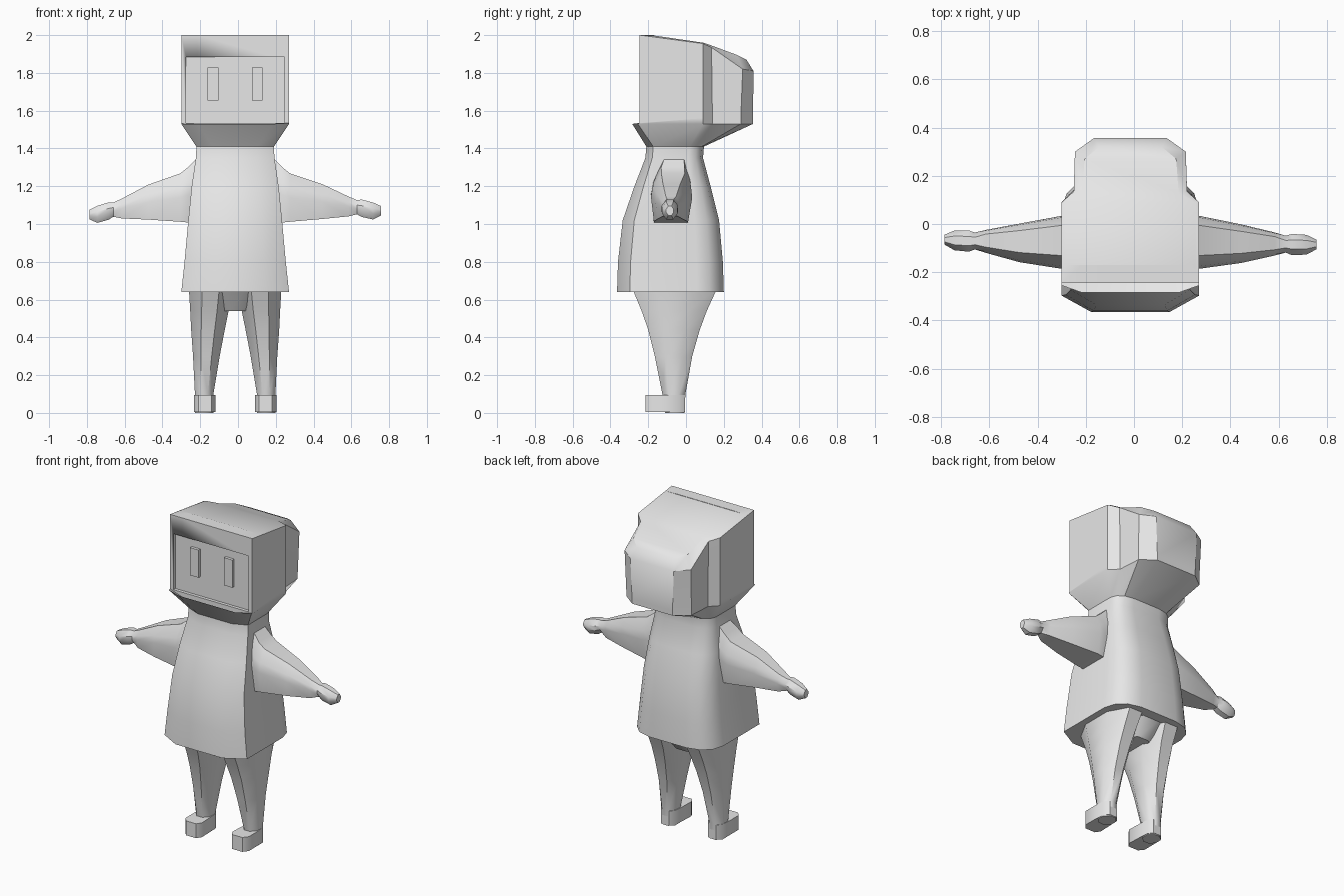
import bpy, bmesh, math
from mathutils import Vector

if "Cube" in bpy.data.objects:
    bpy.data.objects.remove(bpy.data.objects["Cube"])

CX = -0.015  # the figure's own mid-line

grey = bpy.data.materials.new("plain_grey")
grey.diffuse_color = (0.8, 0.8, 0.8, 1)
grey.use_nodes = True
grey.node_tree.nodes["Principled BSDF"].inputs["Base Color"].default_value = grey.diffuse_color


def finish(name, bm, angle=35):
    bmesh.ops.recalc_face_normals(bm, faces=bm.faces)
    me = bpy.data.meshes.new(name)
    bm.to_mesh(me)
    bm.free()
    ob = bpy.data.objects.new(name, me)
    bpy.context.collection.objects.link(ob)
    me.materials.append(grey)
    bpy.ops.object.select_all(action='DESELECT')
    ob.select_set(True)
    bpy.context.view_layer.objects.active = ob
    bpy.ops.object.shade_smooth_by_angle(angle=math.radians(angle))
    return ob


def loft(bm, rings, cap_end=True):
    """Skin a list of closed rings and return the vertex rows."""
    rows = [[bm.verts.new(p) for p in r] for r in rings]
    n = len(rows[0])
    for a, b in zip(rows, rows[1:]):
        for i in range(n):
            j = (i + 1) % n
            bm.faces.new((a[i], a[j], b[j], b[i]))
    bm.faces.new(rows[0])
    if cap_end:
        bm.faces.new(rows[-1])
    return rows


def mirrored(half):
    """Half outline, front to back, completed across the mid-line."""
    return ([(CX + x, y, z) for x, y, z in half] +
            [(CX - x, y, z) for x, y, z in reversed(half)])


def box(name, x0, x1, y0, y1, z0, z1):
    bm = bmesh.new()
    loft(bm, [[(x0, y0, z), (x1, y0, z), (x1, y1, z), (x0, y1, z)] for z in (z0, z1)])
    return finish(name, bm)


# Dress, neck and hood as one skin: z, half width, front, back
rings = []
for z, w, f, b in [(0.64, 0.285, -0.365, 0.2), (0.8, 0.268, -0.36, 0.195),
                   (1.02, 0.248, -0.335, 0.175), (1.2, 0.23, -0.273, 0.13),
                   (1.35, 0.208, -0.215, 0.09), (1.41, 0.205, -0.21, 0.095)]:
    d = b - f
    rings.append(mirrored([(w * .57, f, z), (w, f + d * .12, z), (w, b - d * .25, z),
                           (w * .93, b - d * .13, z), (w * .75, b - d * .04, z),
                           (w * .45, b, z)]))
# Collar lip, ledge under the face, hood wall, roof edge
back = [(0.285, 0.09, 1.53), (0.235, 0.14, 1.53), (0.225, 0.29, 1.53), (0.14, 0.355, 1.53)]
rings.append(mirrored([(0.2, -0.285, 1.53), (0.285, -0.255, 1.53)] + back))
rings.append(mirrored([(0.2, -0.245, 1.505), (0.285, -0.245, 1.535)] +
                      [(x, y, 1.56) for x, y, z in back]))
rings.append(mirrored([(0.2, -0.245, 2.0), (0.285, -0.245, 2.0), (0.285, 0.09, 1.955),
                       (0.235, 0.135, 1.935), (0.23, 0.30, 1.82), (0.15, 0.357, 1.81)]))
rings.append(mirrored([(0.2, -0.17, 2.0), (0.27, -0.17, 1.998), (0.27, 0.09, 1.96),
                       (0.2, 0.13, 1.947), (0.19, 0.27, 1.895), (0.13, 0.32, 1.87)]))
bm = bmesh.new()
top = loft(bm, rings, cap_end=False)[-1]
for i in range(5):  # roof strips
    bm.faces.new((top[i], top[i + 1], top[10 - i], top[11 - i]))
body = finish("dress_and_hood", bm)

# Shallow face recess
cutter = box("face_cutter", CX - 0.26, CX + 0.26, -0.4, -0.225, 1.535, 1.885)
cutter.hide_render = True
cutter.hide_viewport = True
cut = body.modifiers.new("face_recess", 'BOOLEAN')
cut.operation = 'DIFFERENCE'
cut.solver = 'EXACT'
cut.object = cutter
# keep the cut ahead of any shading modifier
body.modifiers.move(len(body.modifiers) - 1, 0)

for s, side in ((1, "right"), (-1, "left")):
    # Eye block
    ex = CX + s * 0.117
    box(side + "_eye", ex - 0.029, ex + 0.029, -0.243, -0.22, 1.655, 1.828)

    # Arm and hand: distance out, y range, z range
    rings = []
    for d, y0, y1, z0, z1 in [(0.18, -0.15, 0.02, 1.02, 1.37), (0.25, -0.185, 0.03, 1.008, 1.30),
                              (0.29, -0.185, 0.033, 1.012, 1.268), (0.46, -0.16, 0.0, 1.025, 1.21),
                              (0.60, -0.125, -0.03, 1.035, 1.14), (0.645, -0.112, -0.042, 1.045, 1.12),
                              (0.67, -0.122, -0.034, 1.03, 1.122), (0.73, -0.118, -0.036, 1.015, 1.105),
                              (0.772, -0.095, -0.055, 1.035, 1.085)]:
        w, h = y1 - y0, z1 - z0
        k = max(0, (d - 0.4) / 0.37)
        dy, dz = -0.01 * s * k, 0.01 * s * k
        sec = [(0.07, 0), (0.9, 0), (1, .5), (0.97, .72), (0.82, 1), (0.25, 1), (0.05, .72), (0, .5)]
        if d > 0.6:  # rounder section at the hand
            sec = [(.28, 0), (.72, 0), (1, .35), (1, .65), (.72, 1), (.28, 1), (0, .65), (0, .35)]
        rings.append([(CX + s * d, y0 + u * w + dy, z0 + v * h + dz) for u, v in sec])
    bm = bmesh.new()
    loft(bm, rings)
    finish(side + "_arm", bm)

    # Leg: z, inner, outer, front, back
    rings = []
    for z, a, b, f, r in [(0.0, .115, .213, -.11, -.008), (0.1, .115, .213, -.125, -.003),
                          (0.3, .082, .223, -.165, 0.033), (0.44, .055, .233, -.2, 0.073),
                          (0.54, .035, .238, -.235, 0.11), (0.66, .015, .245, -.285, 0.165)]:
        w, l = b - a, r - f
        rings.append([(CX + s * (a + u * w), f + v * l, z) for u, v in
                      [(.3, 0), (.7, 0), (1, .28), (1, .72), (.7, 1), (.3, 1), (0, .72), (0, .28)]])
    bm = bmesh.new()
    loft(bm, rings)
    finish(side + "_leg", bm, 50)

    # Foot with chamfered toe and heel
    outline = [(.125, -.215), (.195, -.215), (.219, -.185), (.219, -.1), (.213, -.035),
               (.19, -.005), (.135, -.005), (.113, -.035), (.108, -.1), (.105, -.185)]
    bm = bmesh.new()
    loft(bm, [[(CX + s * x, y, z) for x, y in outline] for z in (0.005, 0.095)])
    finish(side + "_foot", bm, 50)

# Hips bridging the legs
bm = bmesh.new()
loft(bm, [mirrored([(w * .5, f, z), (w, f + .04, z), (w, r - .04, z), (w * .5, r, z)])
          for z, w, f, r in [(0.54, .075, -.19, .065), (0.66, .13, -.27, .15)]])
finish("hips", bm)
